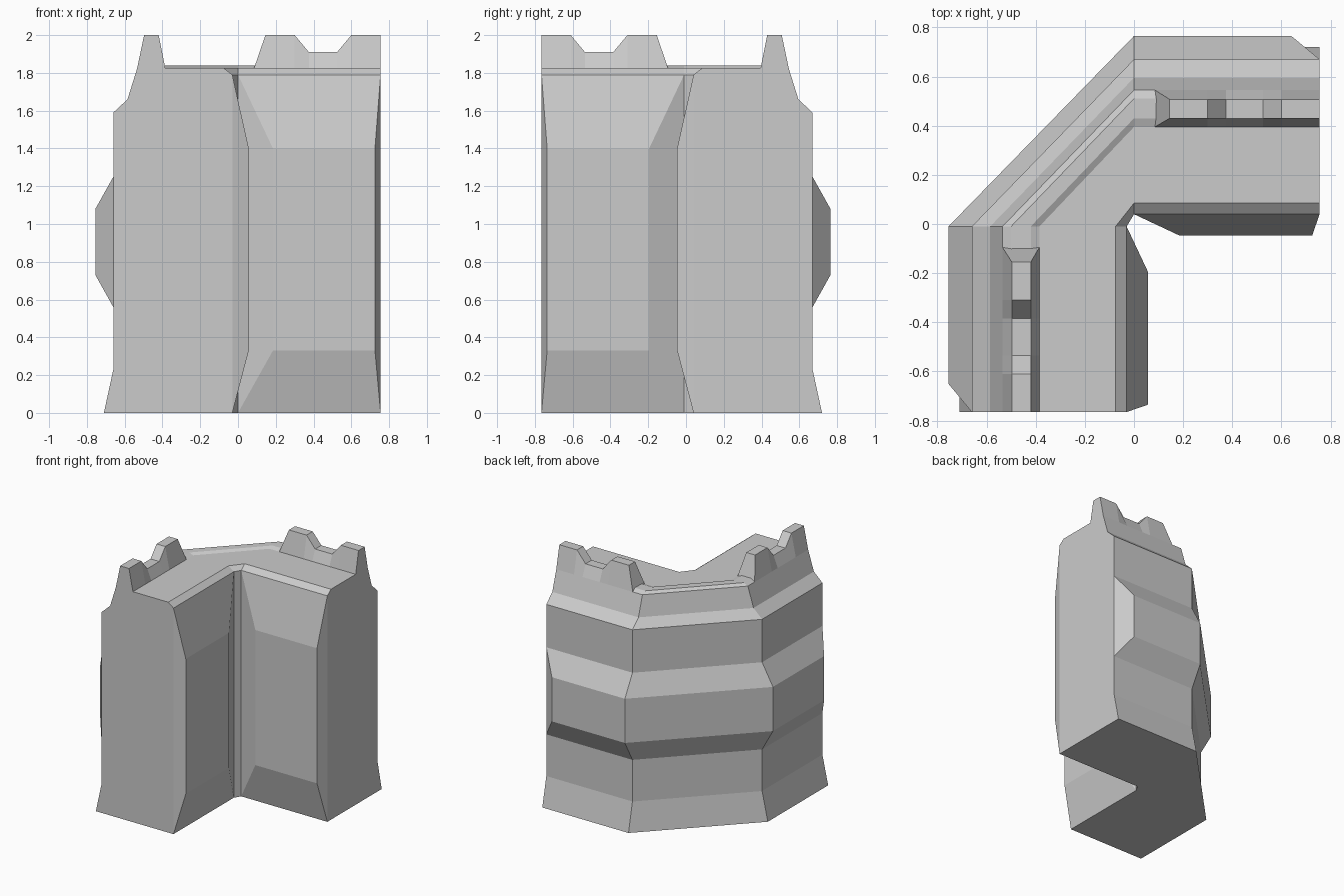
import bpy, bmesh

if "Cube" in bpy.data.objects:
    bpy.data.objects.remove(bpy.data.objects["Cube"])


# Each wing is described by s (distance along it from the bend) and d (distance outward)
def wing_x(s, d, z):
    return (s, d, z)


def wing_y(s, d, z):
    return (0.01 - d, -s - 0.01, z)


WINGS = {"right": wing_x, "front": wing_y}
END = 0.755


def loft(name, rings, caps=True):
    """Skin a list of closed cross-sections with flat faces."""
    bm = bmesh.new()
    rows = [[bm.verts.new(p) for p in r] for r in rings]
    n = len(rows[0])
    for a, b in zip(rows, rows[1:]):
        for i in range(n):
            j = (i + 1) % n
            bm.faces.new((a[i], a[j], b[j], b[i]))
    if caps:
        bm.faces.new(rows[0])
    bm.faces.new(rows[-1])
    bmesh.ops.remove_doubles(bm, verts=bm.verts, dist=1e-4)
    bmesh.ops.dissolve_degenerate(bm, edges=bm.edges, dist=1e-4)
    bmesh.ops.recalc_face_normals(bm, faces=bm.faces)
    mesh = bpy.data.meshes.new(name)
    bm.to_mesh(mesh)
    bm.free()
    ob = bpy.data.objects.new(name, mesh)
    bpy.context.collection.objects.link(ob)
    return ob


def around_bend(sections):
    """Sweep (s, profile) sections down one wing, over the bend and out the other."""
    rings = [[wing_x(s, d, z) for d, z in prof] for s, prof in sections]
    rings += [[wing_y(s, d, z) for d, z in prof] for s, prof in reversed(sections)]
    return rings


# Main wall with sloped foot, shoulder, low parapet and walkway
wall = [(.04, 0), (.72, 0), (.67, .23), (.67, 1.59), (.595, 1.66), (.545, 1.82),
        (.51, 1.838), (.43, 1.838), (.395, 1.825), (.085, 1.825), (.04, 1.79)]
loft("corner_wall", around_bend([(END, wall), (0, wall)]))

# Raised band round the outside, tapering flush at both ends
band = [(.67, .56), (.765, .73), (.765, 1.08), (.67, 1.25)]
flush = [(.67, .56), (.67, .56), (.67, 1.25), (.67, 1.25)]
loft("outer_band", around_bend([(END, flush), (.64, band), (0, band)]))

# Battlement outline along each wing: (s, top height)
crest = [(.145, 2), (.30, 2), (.375, 1.91), (.525, 1.91), (.60, 2), (END, 2)]

for side, place in WINGS.items():
    # Battlements
    foot_out, foot_in = (.545, 1.82), (.395, 1.825)
    rings = [[place(.085, *p) for p in (foot_out, foot_out, foot_in, foot_in)]]
    for s, top in crest:
        rings.append([place(s, *p) for p in (foot_out, (.507, top), (.43, top), foot_in)])
    loft(side + "_battlement", rings, caps=False)

    # Bevelled panel on the inner face
    base = [(0, 0), (END, 0), (END, 1.79), (0, 1.79)]
    face = [(.185, .33), (.725, .33), (.725, 1.4), (.185, 1.4)]
    loft(side + "_inner_panel", [[place(s, .04, z) for s, z in base],
                                 [place(s, -.047, z) for s, z in face]], caps=False)
